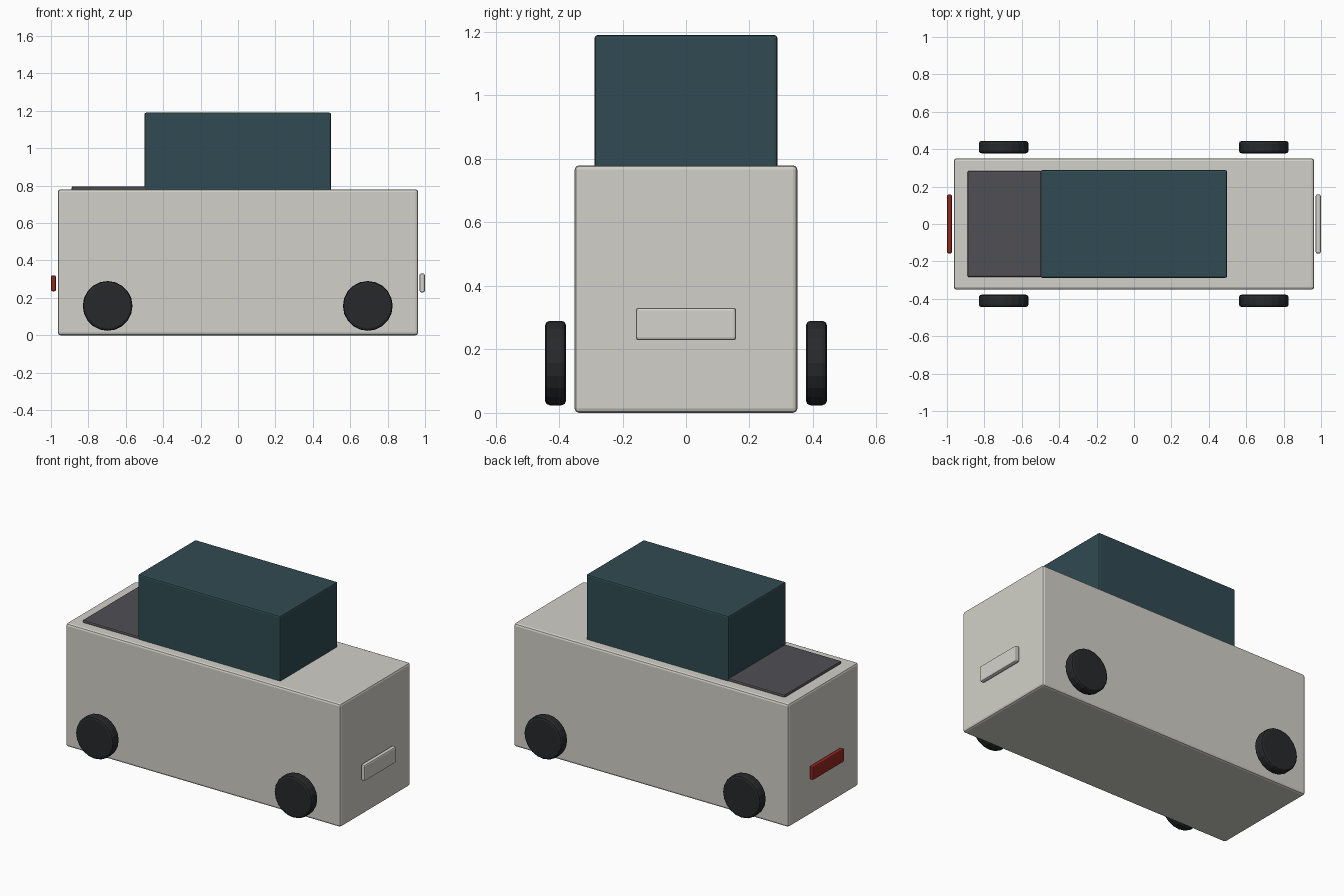
import bpy
from math import pi

if "Cube" in bpy.data.objects:
    bpy.data.objects.remove(bpy.data.objects["Cube"])


def finish(ob, name, color, bevel):
    """Name the part, round its edges and colour it."""
    ob.name = name
    mod = ob.modifiers.new("Bevel", 'BEVEL')
    mod.width = bevel
    mod.segments = 2
    mod.limit_method = 'ANGLE'
    mod.angle_limit = pi / 5
    mat = bpy.data.materials.get(color[0])
    if mat is None:
        mat = bpy.data.materials.new(color[0])
        mat.diffuse_color = color[1]
        mat.use_nodes = True
        mat.node_tree.nodes["Principled BSDF"].inputs["Base Color"].default_value = mat.diffuse_color
    ob.data.materials.append(mat)


def box(name, lo, hi, color, bevel):
    center = [(a + b) / 2 for a, b in zip(lo, hi)]
    bpy.ops.mesh.primitive_cube_add(size=1, location=center)
    ob = bpy.context.object
    ob.scale = [b - a for a, b in zip(lo, hi)]
    bpy.ops.object.transform_apply(location=False, rotation=False, scale=True)
    finish(ob, name, color, bevel)


def wheel(name, x, y):
    bpy.ops.mesh.primitive_cylinder_add(vertices=20, radius=0.133, depth=0.066,
                                        location=(x, y, 0.157), rotation=(pi / 2, 0, 0))
    finish(bpy.context.object, name, RUBBER, 0.014)


PAINT = ("paint", (0.64, 0.63, 0.58, 1))
GLASS = ("dark_glass", (0.03, 0.07, 0.085, 1))
BED = ("bed_liner", (0.08, 0.08, 0.09, 1))
RUBBER = ("rubber", (0.02, 0.022, 0.024, 1))
RED = ("red_lens", (0.3, 0.02, 0.015, 1))
LAMP = ("lamp", (0.66, 0.65, 0.6, 1))

# Body, cabin and rear deck
box("body", (-0.963, -0.351, 0), (0.963, 0.351, 0.78), PAINT, 0.014)
box("cabin", (-0.5, -0.288, 0.76), (0.498, 0.288, 1.19), GLASS, 0.009)
box("rear_deck", (-0.89, -0.284, 0.765), (-0.48, 0.284, 0.796), BED, 0.008)

# Lamps at both ends
box("front_lamp", (0.971, -0.158, 0.229), (0.999, 0.158, 0.331), LAMP, 0.009)
box("rear_lamp", (-1.0, -0.157, 0.235), (-0.973, 0.157, 0.32), RED, 0.008)

# Wheels
for end, x in (("rear", -0.697), ("front", 0.694)):
    for side, y in (("right", -0.411), ("left", 0.411)):
        wheel(f"{end}_{side}_wheel", x, y)
